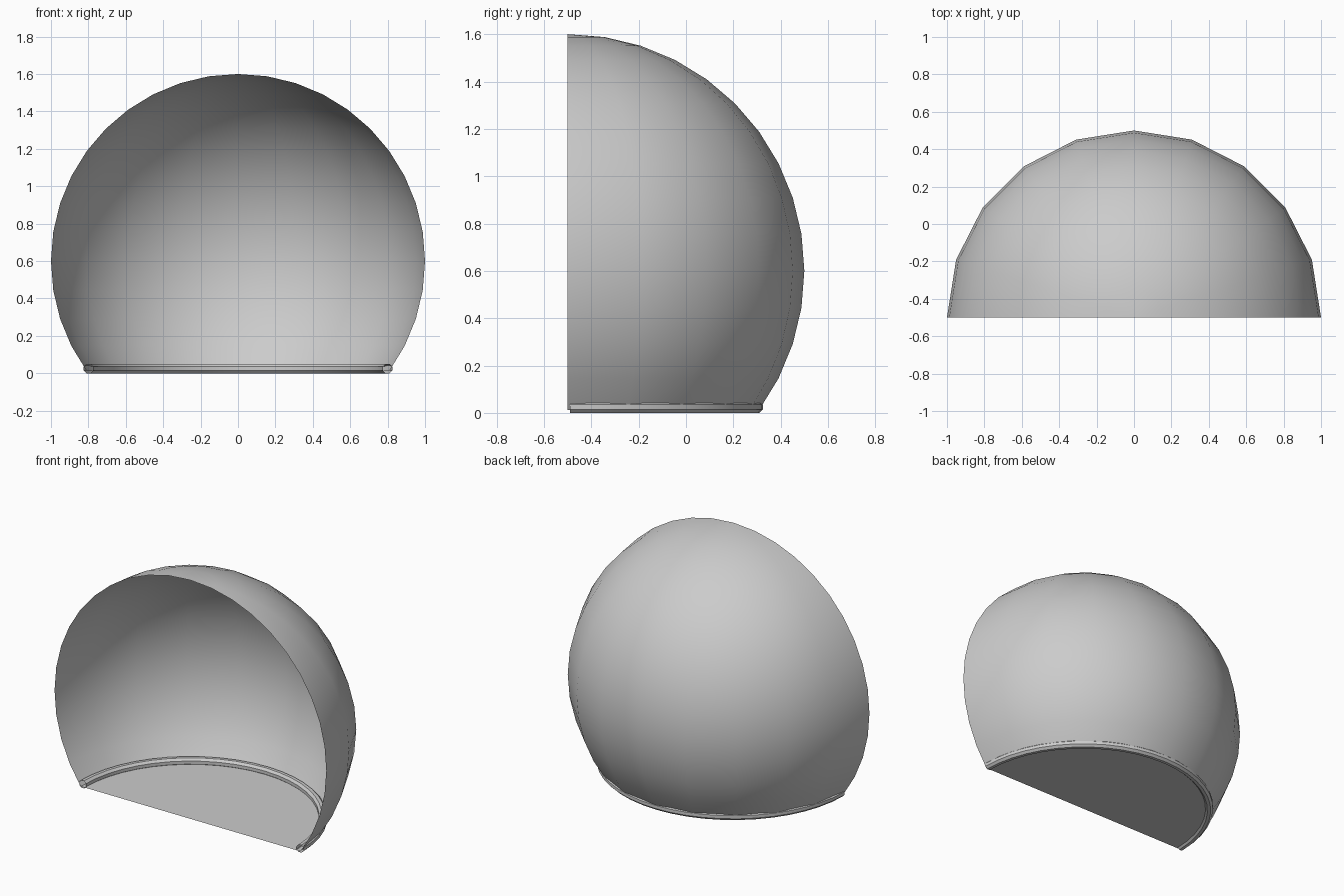
import bpy, bmesh
from math import sin, cos, pi, radians

if "Cube" in bpy.data.objects:
    bpy.data.objects.remove(bpy.data.objects["Cube"])


def make_object(name, bm, angle):
    bmesh.ops.recalc_face_normals(bm, faces=bm.faces)
    mesh = bpy.data.meshes.new(name)
    bm.to_mesh(mesh)
    bm.free()
    ob = bpy.data.objects.new(name, mesh)
    bpy.context.collection.objects.link(ob)
    ob.location = (0, -0.5, 0)
    bpy.ops.object.select_all(action='DESELECT')
    ob.select_set(True)
    bpy.context.view_layer.objects.active = ob
    bpy.ops.object.shade_smooth_by_angle(angle=radians(angle))
    return ob


def half_sweep(bm, profile, steps, start=0.0, closed=False):
    """Sweep (radius, z) points through half a turn around z."""
    rows = []
    for i in range(steps + 1):
        a = start + (pi - 2 * start) * i / steps
        rows.append([bm.verts.new((r * cos(a), r * sin(a), z)) for r, z in profile])
    n = len(profile)
    for a, b in zip(rows, rows[1:]):
        for j in range(n if closed else n - 1):
            k = (j + 1) % n
            bm.faces.new((a[j], b[j], b[k], a[k]))
    return rows


# Open half dome: a unit sphere cut off near the ground
bm = bmesh.new()
lats = [radians(-36 + 9 * i) for i in range(15)]
rows = half_sweep(bm, [(cos(t), 0.6 + sin(t)) for t in lats], 10)
# Flat floor and pole
bm.faces.new([row[0] for row in rows])
bmesh.ops.remove_doubles(bm, verts=bm.verts, dist=1e-5)
make_object("dome_shell", bm, 35)

# Eight-sided rim tube around the floor
bm = bmesh.new()
tube = 0.025 / cos(pi / 8)
ring = [(0.80 + tube * cos(pi / 8 + i * pi / 4),
         0.025 + tube * sin(pi / 8 + i * pi / 4)) for i in range(8)]
half_sweep(bm, ring, 24, start=0.012, closed=True)
make_object("base_rim", bm, 35)
